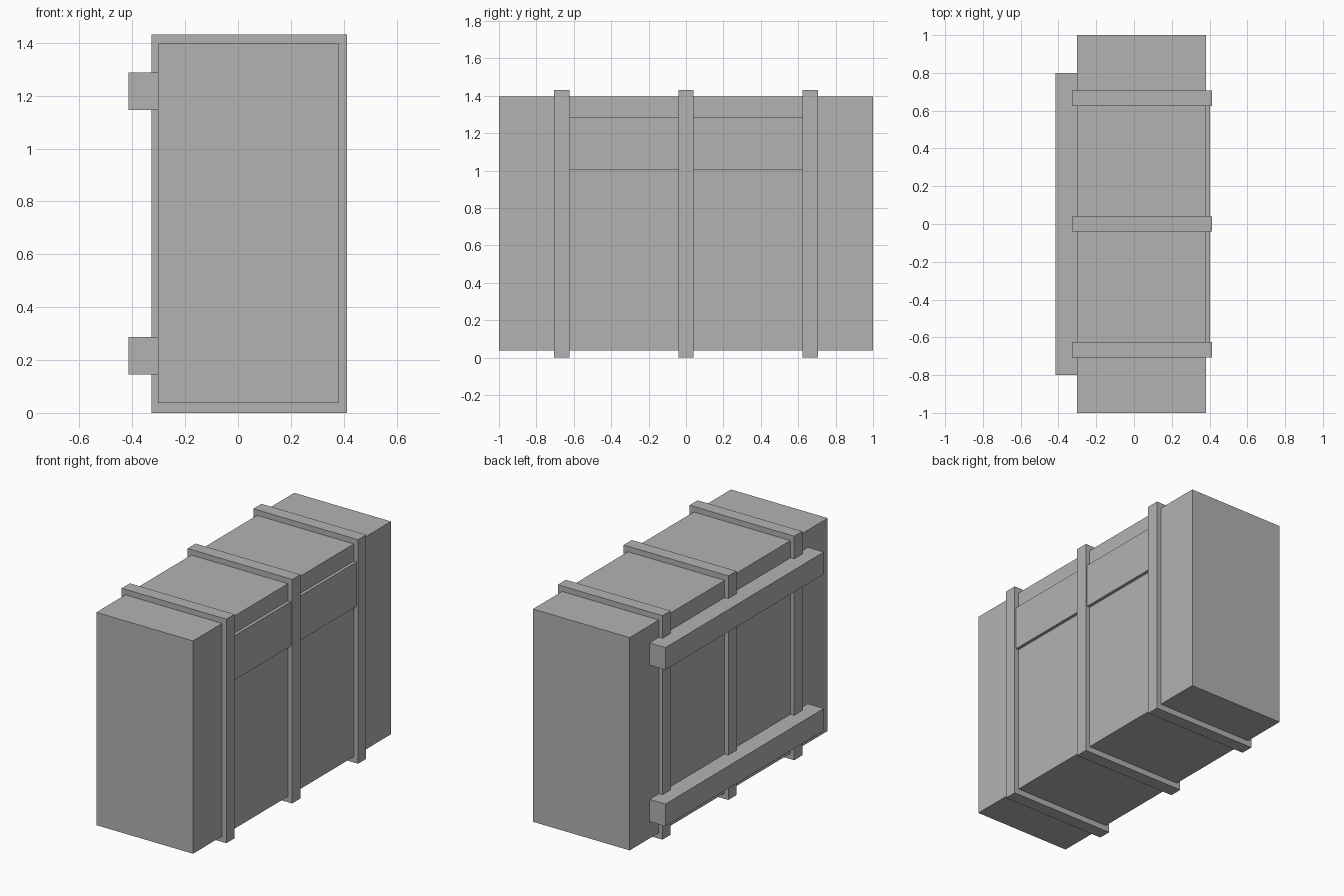
import bpy

if "Cube" in bpy.data.objects:
    bpy.data.objects.remove(bpy.data.objects["Cube"])

grey = bpy.data.materials.new("plain_grey")
grey.diffuse_color = (0.448, 0.448, 0.448, 1)
grey.use_nodes = True
grey.node_tree.nodes["Principled BSDF"].inputs["Base Color"].default_value = grey.diffuse_color


def box(name, x, y, z):
    """Box spanning the given (min, max) ranges."""
    spans = (x, y, z)
    bpy.ops.mesh.primitive_cube_add(size=1, location=[(a + b) / 2 for a, b in spans])
    ob = bpy.context.object
    ob.name = name
    ob.scale = [b - a for a, b in spans]
    bpy.ops.object.transform_apply(location=False, rotation=False, scale=True)
    ob.data.materials.append(grey)
    return ob


# Main crate body
box("crate_body", (-0.302, 0.382), (-1, 1), (0.037, 1.397))

# Three bands wrapped around the crate
for name, y in (("front", -0.665), ("middle", 0), ("back", 0.665)):
    box(name + "_band", (-0.328, 0.412), (y - 0.041, y + 0.041), (0, 1.432))

# Two long rails on the left side
for name, z in (("lower", 0.145), ("upper", 1.145)):
    box(name + "_rail", (-0.415, -0.302), (-0.8, 0.8), (z, z + 0.142))

# Raised plank on the right side, running between the outer bands
box("side_plank", (0.38, 0.402), (-0.64, 0.64), (1.003, 1.287))
